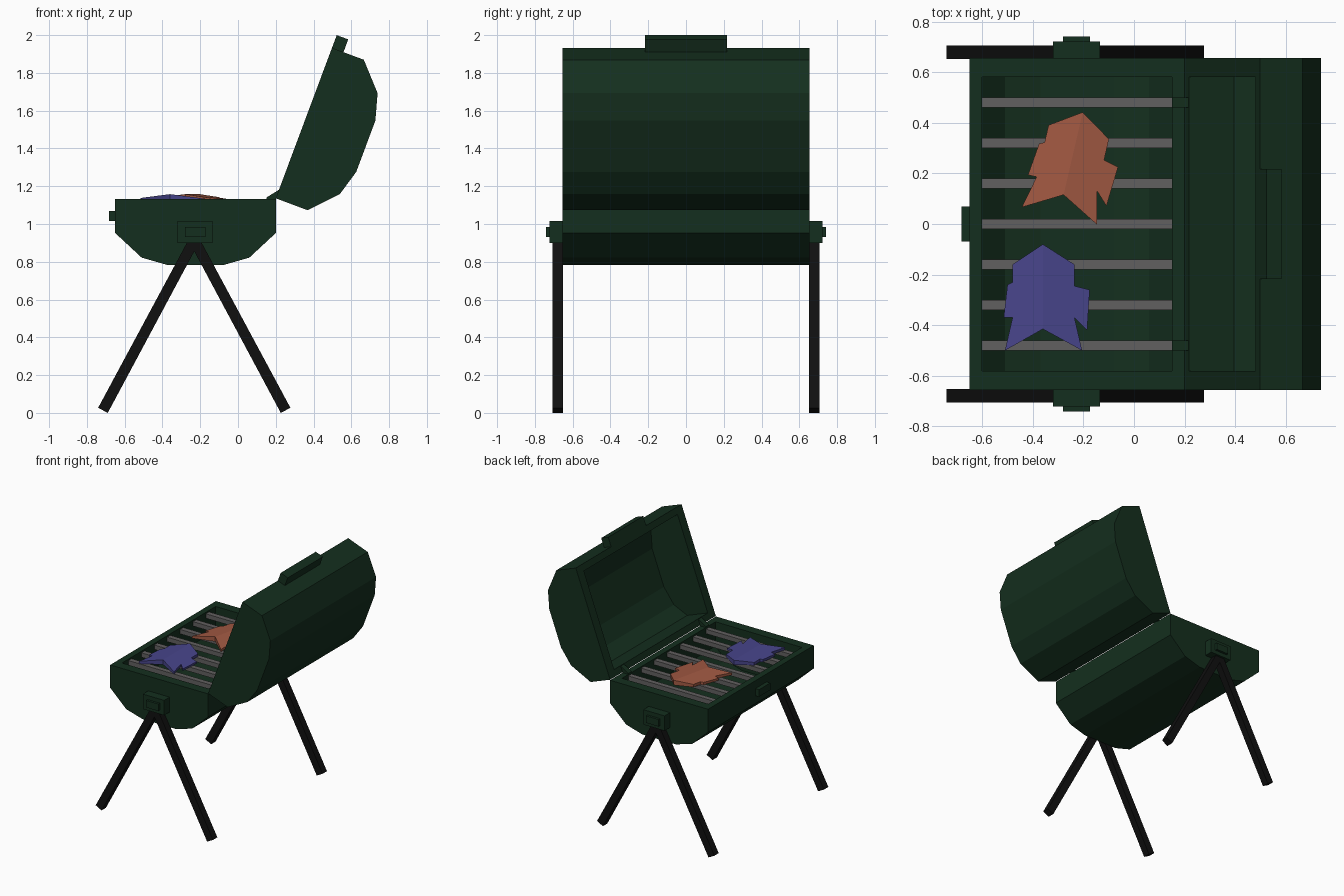
import bpy, bmesh
from math import radians
from mathutils import Matrix, Vector

if "Cube" in bpy.data.objects:
    bpy.data.objects.remove(bpy.data.objects["Cube"])


def material(name, r, g, b):
    m = bpy.data.materials.new(name)
    m.diffuse_color = (r, g, b, 1)
    m.use_nodes = True
    m.node_tree.nodes["Principled BSDF"].inputs["Base Color"].default_value = m.diffuse_color
    return m


GREEN = material("green_enamel", 0.007, 0.028, 0.013)
BLACK = material("black_metal", 0.005, 0.005, 0.005)
GREY = material("grate_grey", 0.12, 0.115, 0.115)
BLUE = material("blue_fish_skin", 0.065, 0.06, 0.26)
RED = material("red_fish_skin", 0.36, 0.10, 0.055)


def finish(name, bm, mat):
    bmesh.ops.recalc_face_normals(bm, faces=bm.faces)
    me = bpy.data.meshes.new(name)
    bm.to_mesh(me)
    bm.free()
    me.materials.append(mat)
    ob = bpy.data.objects.new(name, me)
    bpy.context.collection.objects.link(ob)
    return ob


def prism(name, pts, y0, y1, mat):
    """Extrude an xz outline from y0 to y1."""
    bm = bmesh.new()
    a = [bm.verts.new((x, y0, z)) for x, z in pts]
    b = [bm.verts.new((x, y1, z)) for x, z in pts]
    bm.faces.new(a)
    bm.faces.new(b)
    for i in range(len(pts)):
        j = (i + 1) % len(pts)
        bm.faces.new((a[i], a[j], b[j], b[i]))
    return finish(name, bm, mat)


def box(name, x0, x1, y0, y1, z0, z1, mat):
    return prism(name, [(x0, z0), (x1, z0), (x1, z1), (x0, z1)], y0, y1, mat)


# Shared half-barrel section: u runs along the rim from the hinge, d is depth
OUTER = [(0, 0), (0, .18), (.14, .31), (.28, .35), (.57, .35), (.71, .31), (.85, .18), (.85, 0)]
INNER = [(.05, 0), (.05, .19), (.14, .28), (.28, .32), (.57, .32), (.71, .28), (.80, .19), (.80, 0)]


def body_xz(u, d):
    return 0.20 - u, 1.132 - d


def lid_xz(u, d):
    return 0.20 + .35 * u + .937 * d, 1.136 + .937 * u - .35 * d


def shell(name, to_xz):
    """Hollow half barrel with a flat rim."""
    bm = bmesh.new()
    rings = []
    for prof, w in ((OUTER, .655), (INNER, .58)):
        pair = []
        for y in (-w, w):
            xz = [to_xz(u, d) for u, d in prof]
            pair.append([bm.verts.new((x, y, z)) for x, z in xz])
        a, b = pair
        bm.faces.new(a)
        bm.faces.new(b)
        for i in range(len(prof) - 1):
            bm.faces.new((a[i], a[i + 1], b[i + 1], b[i]))
        rings.append((a[0], a[-1], b[-1], b[0]))
    o, n = rings
    for i in range(4):
        j = (i + 1) % 4
        bm.faces.new((o[i], o[j], n[j], n[i]))
    return finish(name, bm, GREEN)


# Fire bowl and open lid
shell("grill_bowl", body_xz)
shell("grill_lid", lid_xz)

# Handles on lid edge and bowl
prism("lid_handle", [lid_xz(u, d) for u, d in ((.85, 0), (.922, 0), (.922, .065), (.85, .065))],
      -.217, .217, GREEN)
box("bowl_handle", -.682, -.65, -.07, .07, 1.015, 1.07, GREEN)

# Hinges, end brackets and splayed legs, mirrored front to back
for s, side in ((-1, "front"), (1, "back")):
    prism(side + "_hinge", [(.15, 1.13), (.15, 1.14), (.215, 1.18), (.225, 1.17), (.20, 1.13)],
          s * .46, s * .50, GREEN)
    box(side + "_bracket", -.32, -.135, s * .655, s * .722, .90, 1.017, GREEN)
    box(side + "_bracket_cap", -.28, -.173, s * .722, s * .74, .93, .985, GREEN)
    for d, leg in ((-1, "left"), (1, "right")):
        cx = -.2375
        pts = [(cx + d * .503, .027), (cx + d * .452, 0), (cx - d * .03, .90), (cx + d * .02, .925)]
        # slim flat bar tilted outward
        shift = .012 if d > 0 else 0
        prism(f"{side}_{leg}_leg", [(x + shift, z) for x, z in pts], s * .652, s * .706, BLACK)

# Cooking grate
for i in range(-3, 4):
    box(f"grate_bar_{i + 4}", -.60, .15, i * .16 - .02, i * .16 + .02, 1.085, 1.12, GREY)

# Fish: right and left half outlines, nose to tail notch
RIGHT = [(0, .21), (.125, .13), (.125, .045), (.185, .03), (.175, -.13), (.125, -.08), (.155, -.21), (0, -.125)]
LEFT = [(-.15, -.21), (-.12, -.08), (-.155, -.08), (-.14, .05), (-.12, .06), (-.12, .13)]


def fish(name, x, y, turn, mat):
    bm = bmesh.new()
    pts = RIGHT + LEFT
    top = [bm.verts.new((px, py, 1.158 - .13 * abs(px))) for px, py in pts]
    low = [bm.verts.new((px, py, 1.12)) for px, py in pts]
    k = len(RIGHT)
    for ring in (top, low):
        bm.faces.new(ring[:k])
        bm.faces.new(ring[k - 1:] + ring[:1])
    for i in range(len(pts)):
        j = (i + 1) % len(pts)
        bm.faces.new((top[i], top[j], low[j], low[i]))
    bm.transform(Matrix.Translation(Vector((x, y, 0))) @ Matrix.Rotation(radians(turn), 4, 'Z'))
    finish(name, bm, mat)


fish("blue_fish", -.36, -.29, 0, BLUE)
fish("red_fish", -.25, .237, -13, RED)
